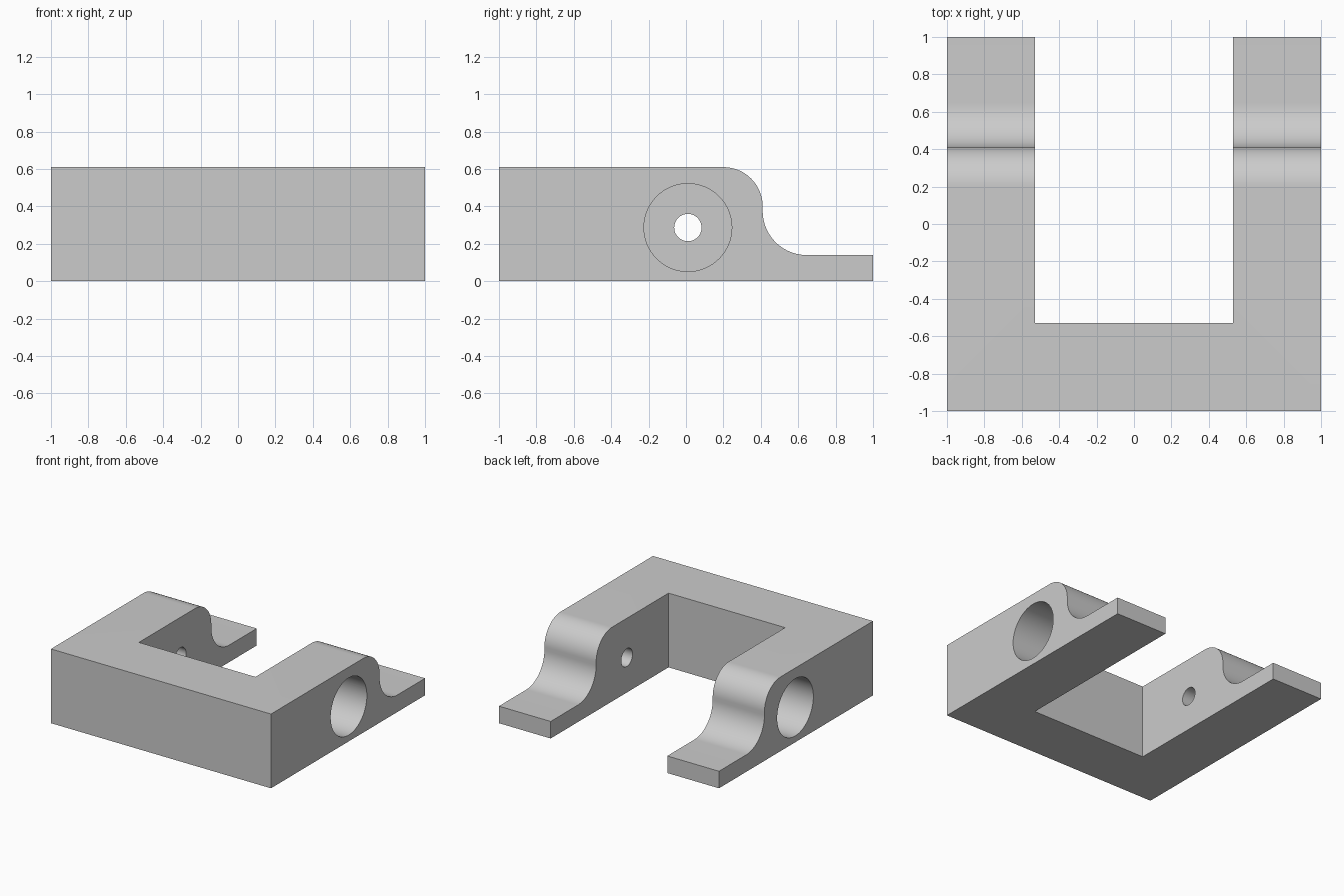
import bpy, math
from mathutils import Matrix

cube = bpy.data.objects.get("Cube")
if cube:
    bpy.data.objects.remove(cube, do_unlink=True)

HEIGHT, FOOT = 0.61, 0.14      # block and foot heights
ARM = 0.47                     # arm thickness
BORE_Y, BORE_Z = 0.01, 0.287   # shared bore axis
WEB = 0.12                     # wall left behind the wide bore

grey = bpy.data.materials.new("plain_grey")
grey.use_nodes = True
colour = (0.6, 0.6, 0.6, 1)
grey.diffuse_color = colour
grey.node_tree.nodes["Principled BSDF"].inputs["Base Color"].default_value = colour


def arc(cy, cz, radius, start, end, steps=24):
    angles = [math.radians(start + (end - start) * i / steps) for i in range(steps + 1)]
    return [(cy + radius * math.cos(a), cz + radius * math.sin(a)) for a in angles]


def extrude_x(name, profile, half):
    """Prism with a (y, z) profile running along x."""
    n = len(profile)
    verts = [(x, y, z) for x in (-half, half) for y, z in profile]
    faces = [tuple(range(n)), tuple(reversed(range(n, 2 * n)))]
    faces += [(i, i + n, (i + 1) % n + n, (i + 1) % n) for i in range(n)]
    mesh = bpy.data.meshes.new(name)
    mesh.from_pydata(verts, [], faces)
    ob = bpy.data.objects.new(name, mesh)
    bpy.context.collection.objects.link(ob)
    bpy.context.view_layer.objects.active = ob
    bpy.ops.object.mode_set(mode='EDIT')
    bpy.ops.mesh.select_all(action='SELECT')
    bpy.ops.mesh.normals_make_consistent(inside=False)
    bpy.ops.object.mode_set(mode='OBJECT')
    return ob


def cut(target, cutter):
    mod = target.modifiers.new("cut", 'BOOLEAN')
    mod.operation = 'DIFFERENCE'
    mod.solver = 'EXACT'
    mod.object = cutter
    bpy.ops.object.select_all(action='DESELECT')
    target.select_set(True)
    bpy.context.view_layer.objects.active = target
    bpy.ops.object.modifier_apply(modifier=mod.name)
    bpy.data.objects.remove(cutter, do_unlink=True)


def cylinder_x(radius, x0, x1):
    bpy.ops.mesh.primitive_cylinder_add(
        vertices=64, radius=radius, depth=abs(x1 - x0),
        location=((x0 + x1) / 2, BORE_Y, BORE_Z), rotation=(0, math.pi / 2, 0))
    ob = bpy.context.object
    ob.hide_render = True
    return ob


# Block with the S-curved step down to the thin feet
r_top, r_low = 0.21, 0.235
step_y = 0.41
profile = [(-1, 0), (1, 0), (1, FOOT)]
profile += arc(step_y + r_low, FOOT + r_low, r_low, 270, 180)
profile += arc(step_y - r_top, HEIGHT - r_top, r_top, 0, 90)
profile += [(-1, HEIGHT)]
bracket = extrude_x("fork_bracket", profile, 1)

# Open slot between the two arms
slot = extrude_x("slot_cutter", [(ARM - 1, -1), (2, -1), (2, 2), (ARM - 1, 2)], 1 - ARM)
cut(bracket, slot)

# Wide outer bore and small through hole in each arm
for side in (-1, 1):
    cut(bracket, cylinder_x(0.235, side * (1 - ARM + WEB), side * 1.2))
    cut(bracket, cylinder_x(0.073, side * 0.4, side * 0.8))

bracket.data.materials.clear()
bracket.data.materials.append(grey)
for face in bracket.data.polygons:
    face.material_index = 0
bpy.ops.object.select_all(action='DESELECT')
bracket.select_set(True)
bpy.context.view_layer.objects.active = bracket
bpy.ops.object.shade_smooth_by_angle(angle=math.radians(30))
